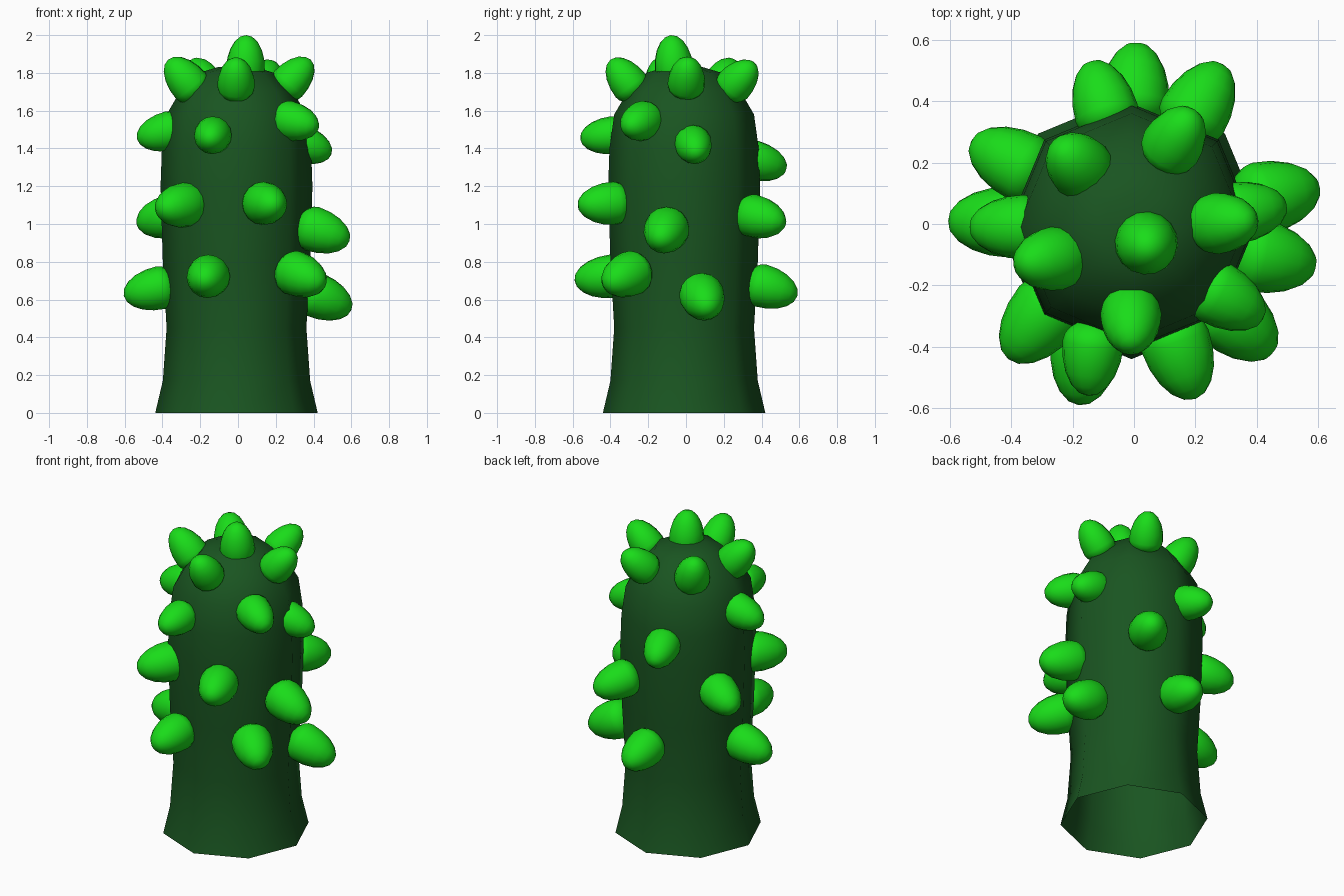
import bpy, bmesh, math
from mathutils import Vector


def material(name, color):
    m = bpy.data.materials.new(name)
    m.diffuse_color = color
    return m


def lathe(name, profile, sides, mat, cap_bottom):
    """Spin (radius, height) pairs around z; the last point is the pole."""
    bm = bmesh.new()
    rings = [[bm.verts.new((r * math.cos(2 * math.pi * i / sides),
                            r * math.sin(2 * math.pi * i / sides), z))
              for i in range(sides)] for r, z in profile[:-1]]
    pole = bm.verts.new((0, 0, profile[-1][1]))
    for i in range(sides):
        j = (i + 1) % sides
        for a, b in zip(rings, rings[1:]):
            bm.faces.new((a[i], a[j], b[j], b[i]))
        bm.faces.new((rings[-1][i], rings[-1][j], pole))
    if cap_bottom:
        bm.faces.new(rings[0][::-1])
    for f in bm.faces:
        f.smooth = True
    me = bpy.data.meshes.new(name)
    bm.to_mesh(me)
    bm.free()
    me.materials.append(mat)
    ob = bpy.data.objects.new(name, me)
    bpy.context.collection.objects.link(ob)
    return ob


dark = material("dark_green", (0.01, 0.09, 0.015, 1))
bright = material("bright_green", (0.01, 0.72, 0.01, 1))

# Eight-sided trunk, flared and open at the foot, domed at the top
trunk = lathe("trunk", [(0.43, 0), (0.39, 0.17), (0.37, 0.45), (0.39, 0.8),
                        (0.402, 1.2), (0.395, 1.4), (0.37, 1.58), (0.30, 1.70),
                        (0.20, 1.80), (0.10, 1.83), (0, 1.835)], 8, dark, False)
trunk.location = (-0.008, -0.01, 0)

# Egg-shaped buds: tip position, outward lean (x, y, z), radius
buds = [
    # lower row
    ((-0.18, -0.59, 0.70), (-0.12, -1, -0.12), 0.115),
    ((0.45, -0.42, 0.68), (0.75, -0.66, -0.30), 0.12),
    ((0.60, 0.12, 0.545), (1, 0.2, -0.42), 0.12),
    ((0.01, 0.59, 0.62), (0.05, 1, -0.28), 0.115),
    ((-0.605, 0.01, 0.62), (-1, 0.02, -0.22), 0.115),
    # middle row
    ((-0.41, -0.44, 1.08), (-0.6, -0.75, -0.10), 0.12),
    ((0.20, -0.57, 1.10), (0.35, -1, -0.05), 0.115),
    ((0.59, -0.14, 0.91), (1, -0.2, -0.33), 0.12),
    ((0.29, 0.52, 1.00), (0.5, 0.85, -0.22), 0.115),
    ((-0.53, 0.27, 1.00), (-0.9, 0.45, -0.22), 0.115),
    # upper row
    ((-0.15, -0.56, 1.45), (-0.1, -1, -0.12), 0.10),
    ((0.42, -0.31, 1.51), (0.8, -0.45, -0.2), 0.105),
    ((0.495, 0.06, 1.37), (1, 0.15, -0.35), 0.10),
    ((-0.14, 0.53, 1.29), (-0.3, 1, -0.28), 0.105),
    ((-0.535, -0.01, 1.45), (-1, 0, -0.25), 0.105),
    # crown
    ((-0.01, -0.40, 1.87), (0, -0.62, 0.8), 0.10),
    ((0.385, 0.01, 1.87), (0.7, 0.05, 0.75), 0.10),
    ((-0.37, -0.13, 1.87), (-0.65, -0.1, 0.75), 0.105),
    ((-0.24, 0.25, 1.87), (-0.35, 0.35, 0.75), 0.105),
    ((0.19, 0.36, 1.85), (0.42, 0.65, 0.70), 0.10),
    ((0.045, -0.08, 2.0), (0.03, -0.1, 1), 0.103),
]

# Unit egg: widest at z = 0, long rounded tip, shallow base
N = 10
egg = [(math.cos(a), math.sin(a) * (1.75 if a > 0 else 0.75))
       for a in (math.pi * (k / N - 0.5) for k in range(1, N))] + [(0, 1.75)]
for n, (tip, lean, r) in enumerate(buds):
    d = Vector(lean).normalized()
    bud = lathe("bud_%02d" % (n + 1), [(a * r, z * r) for a, z in egg], 16, bright, True)
    bud.rotation_euler = d.to_track_quat('Z', 'Y').to_euler()
    bud.location = Vector(tip) - d * 1.75 * r
